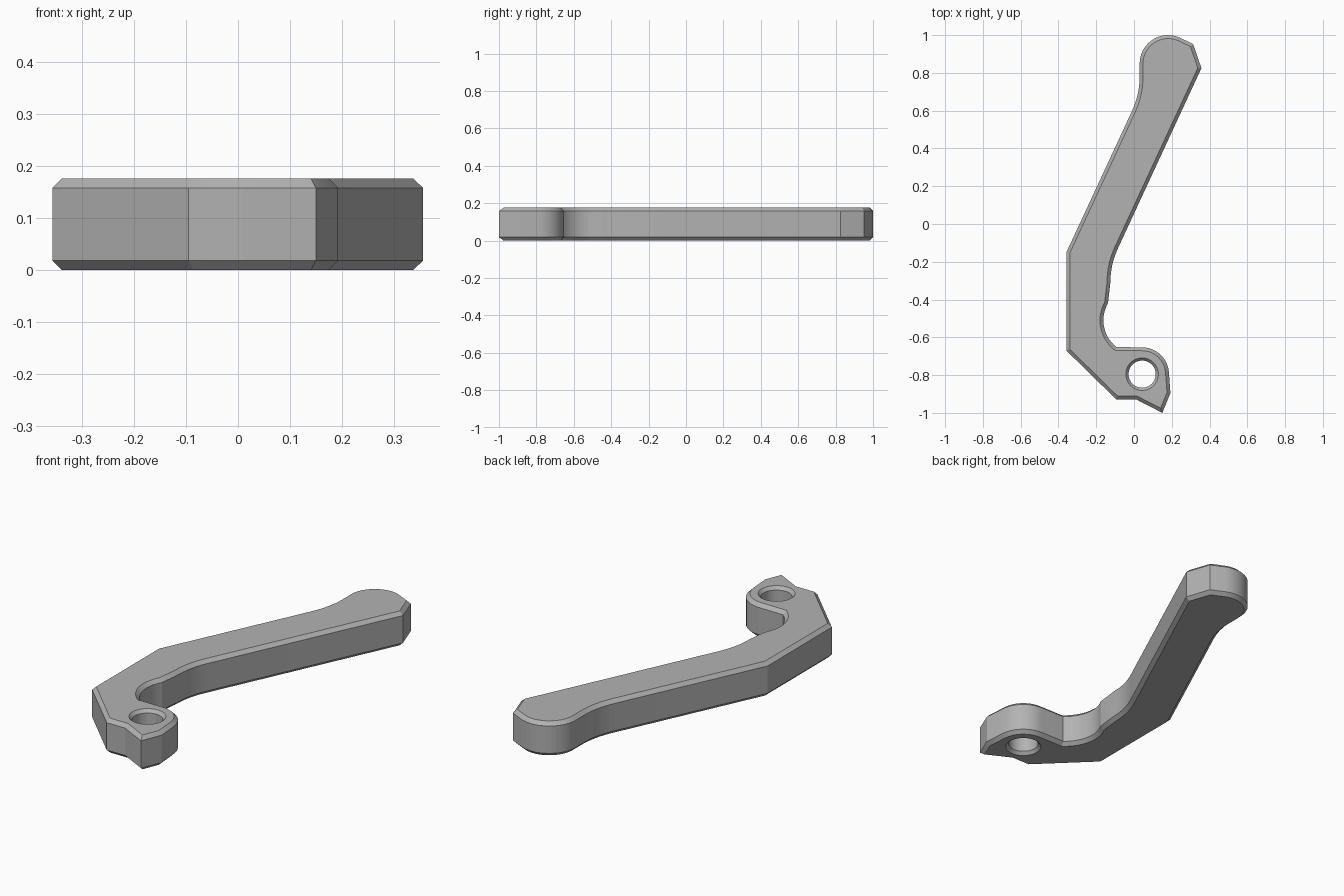
import bpy
import bmesh
from math import cos, sin, radians, tau
from mathutils import Vector

HEIGHT = 0.176
CHAMFER = 0.018
HOLE = (0.043, -0.795)


def arc(centre, radius, start, end, steps):
    """Points along a circular arc, angles in degrees."""
    angles = [radians(start + (end - start) * i / steps) for i in range(steps + 1)]
    return [(centre[0] + radius * cos(a), centre[1] + radius * sin(a)) for a in angles]


def blend(a, b, c, steps=8):
    """Smooth bend from a to c, tangent to both lines through b."""
    a, b, c = Vector(a), Vector(b), Vector(c)
    ts = [i / steps for i in range(steps + 1)]
    return [tuple(a * (1 - t) ** 2 + b * 2 * t * (1 - t) + c * t * t) for t in ts]


def object_from(bm, name):
    bmesh.ops.recalc_face_normals(bm, faces=bm.faces[:])
    mesh = bpy.data.meshes.new(name)
    bm.to_mesh(mesh)
    bm.free()
    obj = bpy.data.objects.new(name, mesh)
    bpy.context.collection.objects.link(obj)
    return obj


default = bpy.data.objects.get("Cube")
if default:
    bpy.data.objects.remove(default, do_unlink=True)

grey = bpy.data.materials.new("plain grey")
grey.use_nodes = True
colour = (0.45, 0.45, 0.45, 1)
grey.diffuse_color = colour
grey.node_tree.nodes["Principled BSDF"].inputs["Base Color"].default_value = colour

# Lever outline, counterclockwise from the pointed toe
outline = [(0.15, -1.0), (0.193, -0.895)]
outline += arc(HOLE, 0.142, 5, 90, 12)                            # pivot boss
outline += arc((0.018, -0.51), 0.18, 232, 150, 14)                # finger notch
outline += blend((-0.125, -0.31), (-0.125, -0.215), (-0.085, -0.129))
outline += [(0.357, 0.825), (0.313, 0.953)]
outline += arc((0.18, 0.85), 0.15, 65, 180, 18)                   # rounded grip end
outline += blend((0.03, 0.78), (0.03, 0.685), (-0.013, 0.593))
outline += [(-0.358, -0.15), (-0.358, -0.67), (-0.095, -0.928), (0.01, -0.928)]

# Extruded body with chamfered rims
bm = bmesh.new()
base = bm.faces.new([bm.verts.new((x, y, 0)) for x, y in outline])
grown = bmesh.ops.extrude_face_region(bm, geom=[base], use_keep_orig=True)
bmesh.ops.translate(bm, vec=(0, 0, HEIGHT),
                    verts=[g for g in grown["geom"] if isinstance(g, bmesh.types.BMVert)])
bmesh.ops.recalc_face_normals(bm, faces=bm.faces[:])
rims = [e for e in bm.edges if abs(e.verts[0].co.z - e.verts[1].co.z) < 0.001]
bmesh.ops.bevel(bm, geom=rims, offset=CHAMFER, segments=1, affect='EDGES',
                clamp_overlap=False)
lever = object_from(bm, "lever_arm")
lever.data.materials.append(grey)

# Pivot hole cutter, flared at both ends
profile = [(0.102, -CHAMFER), (0.072, CHAMFER * 0.9),
           (0.072, HEIGHT - CHAMFER * 0.9), (0.102, HEIGHT + CHAMFER)]
SIDES = 40
bm = bmesh.new()
rings = [[bm.verts.new((HOLE[0] + r * cos(tau * i / SIDES),
                        HOLE[1] + r * sin(tau * i / SIDES), z)) for i in range(SIDES)]
         for r, z in profile]
for low, high in zip(rings, rings[1:]):
    for i in range(SIDES):
        j = (i + 1) % SIDES
        bm.faces.new((low[i], low[j], high[j], high[i]))
bm.faces.new(rings[0])
bm.faces.new(rings[-1])
cutter = object_from(bm, "pivot_hole_cutter")
cutter.data.materials.append(grey)
cutter.hide_render = True

bpy.context.view_layer.objects.active = lever
lever.select_set(True)
cut = lever.modifiers.new("pivot hole", 'BOOLEAN')
cut.operation = 'DIFFERENCE'
cut.solver = 'EXACT'
cut.object = cutter
bpy.ops.object.modifier_apply(modifier=cut.name)
bpy.data.objects.remove(cutter, do_unlink=True)

# Smooth curves, crisp chamfers
bpy.ops.object.select_all(action='DESELECT')
lever.select_set(True)
bpy.ops.object.shade_smooth_by_angle(angle=radians(20))
